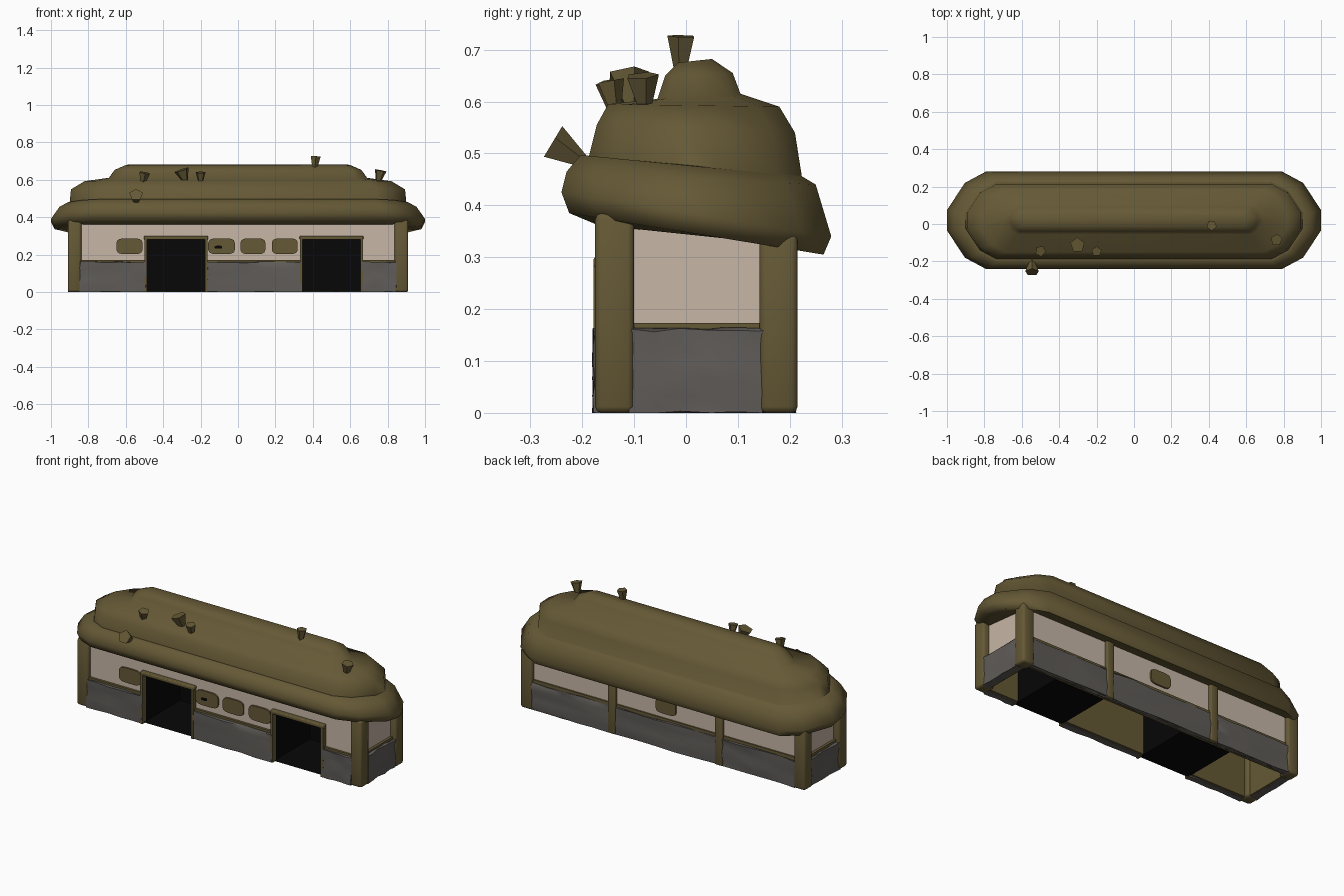
import bpy, bmesh, math, random
from mathutils import Vector

if "Cube" in bpy.data.objects:
    bpy.data.objects.remove(bpy.data.objects["Cube"])

random.seed(4)

def material(name, rgb):
    m = bpy.data.materials.new(name)
    m.diffuse_color = (*rgb, 1)
    m.use_nodes = True
    m.node_tree.nodes["Principled BSDF"].inputs["Base Color"].default_value = m.diffuse_color
    return m

THATCH = material("olive_thatch", (0.13, 0.099, 0.036))
PLASTER = material("cream_plaster", (0.57, 0.47, 0.38))
STONE = material("grey_stone", (0.115, 0.106, 0.098))
DARK = material("dark_opening", (0.002, 0.002, 0.002))

def finish(bm, name, mat, smooth=None, inward=False):
    bmesh.ops.recalc_face_normals(bm, faces=bm.faces)
    if inward:
        bmesh.ops.reverse_faces(bm, faces=bm.faces)
    me = bpy.data.meshes.new(name)
    bm.to_mesh(me)
    bm.free()
    me.materials.append(mat)
    ob = bpy.data.objects.new(name, me)
    bpy.context.collection.objects.link(ob)
    if smooth:
        bpy.ops.object.select_all(action='DESELECT')
        ob.select_set(True)
        bpy.context.view_layer.objects.active = ob
        bpy.ops.object.shade_smooth_by_angle(angle=math.radians(smooth))
    return ob

def box(name, mat, x, y, z, bevel=0, rough=0):
    """Box from (min, max) ranges; rough subdivides and jitters it."""
    bm = bmesh.new()
    bmesh.ops.create_cube(bm, size=1)
    for v in bm.verts:
        v.co = Vector([(r[0] + r[1]) / 2 + c * (r[1] - r[0]) for r, c in zip((x, y, z), v.co)])
    if bevel:
        bmesh.ops.bevel(bm, geom=bm.edges[:], offset=bevel, segments=2, affect='EDGES', profile=0.5)
    if rough:
        bmesh.ops.subdivide_edges(bm, edges=bm.edges[:], cuts=4, use_grid_fill=True)
        for v in bm.verts:
            v.co += Vector([random.uniform(-rough, rough) for _ in range(3)])
            v.co.z = max(v.co.z, 0)
    return finish(bm, name, mat, 50 if bevel or rough else None)

# Thatched roof: lofted rounded rings (half length, front y, front z, back y, back z)
RINGS = [(0.93, -0.17, 0.362, 0.21, 0.322), (0.98, -0.225, 0.385, 0.265, 0.305),
         (1.00, -0.24, 0.425, 0.28, 0.34), (0.955, -0.23, 0.465, 0.25, 0.44),
         (0.91, -0.203, 0.497, 0.225, 0.455), (0.9, -0.187, 0.495, 0.223, 0.457),
         (0.893, -0.172, 0.555, 0.21, 0.54),
         (0.82, -0.15, 0.595, 0.18, 0.59), (0.69, -0.055, 0.605, 0.105, 0.615),
         (0.66, -0.04, 0.65, 0.09, 0.655), (0.60, -0.015, 0.675, 0.05, 0.682)]
CORNER = [(0.8, 1), (0.37, 0.77), (0, 0.21)]   # inset in half widths, y fraction
bm = bmesh.new()
loops = []
for X, y0, z0, y1, z1 in RINGS:
    c, w = (y0 + y1) / 2, (y1 - y0) / 2
    q = [(X - i * w, f * w) for i, f in CORNER]
    plan = q + [(x, -y) for x, y in q[::-1]]
    plan += [(-x, -y) for x, y in plan]
    loops.append([bm.verts.new((x, c + y, z0 + (z1 - z0) * (y + w) / (2 * w))) for x, y in plan])
for a, b in zip(loops, loops[1:]):
    n = len(a)
    for i in range(n):
        bm.faces.new((a[i], a[(i + 1) % n], b[(i + 1) % n], b[i]))
bm.faces.new(loops[0])
bm.faces.new(loops[-1])
finish(bm, "thatched_roof", THATCH, 75)

# Flared thatch tufts on the roof: base, tip, tip radius
TUFTS = [((0.41, -0.01, 0.665), (0.415, -0.008, 0.726), 0.028),
         ((0.75, -0.08, 0.59), (0.762, -0.085, 0.65), 0.033),
         ((-0.28, -0.105, 0.59), (-0.302, -0.113, 0.653), 0.042),
         ((-0.20, -0.138, 0.59), (-0.20, -0.147, 0.64), 0.028),
         ((-0.51, -0.135, 0.58), (-0.50, -0.145, 0.638), 0.03),
         ((-0.545, -0.2, 0.485), (-0.545, -0.258, 0.52), 0.038)]
for i, (p, q, r) in enumerate(TUFTS):
    p, q = Vector(p), Vector(q)
    d = q - p
    bm = bmesh.new()
    bmesh.ops.create_cone(bm, cap_ends=True, segments=5, radius1=0.014, radius2=r, depth=d.length)
    rot = d.to_track_quat('Z', 'Y')
    for v in bm.verts:
        v.co = rot @ v.co + (p + q) / 2
    finish(bm, f"roof_tuft_{i}", THATCH)

# Hollow body: plaster outside, olive lining inside, open underneath
DOORS = ((-0.488, -0.175), (0.345, 0.655))
def wall(name, x, y, z, axis, inner):
    """Plaster slab with a thin lining on its inner side (inner = +1 or -1)."""
    box(name, PLASTER, x, y, z)
    lo, hi = (x, y)[axis]
    r = (hi, hi + 0.012) if inner > 0 else (lo - 0.012, lo)
    box(name + "_lining", THATCH, r if axis == 0 else x, r if axis == 1 else y, (0.004, z[1]) if z[0] < 0.1 else z)

for x0, x1 in ((-0.875, -0.49), (-0.17, 0.34), (0.66, 0.875)):
    wall("front_wall", (x0, x1), (-0.152, -0.14), (0.01, 0.375), 1, 1)
for x0, x1 in DOORS:
    wall("wall_over_door", (x0 - 0.01, x1 + 0.01), (-0.152, -0.14), (0.28, 0.375), 1, 1)
wall("back_wall", (-0.875, 0.875), (0.18, 0.192), (0.01, 0.375), 1, -1)
wall("left_end_wall", (-0.875, -0.863), (-0.152, 0.192), (0.01, 0.375), 0, 1)
wall("right_end_wall", (0.863, 0.875), (-0.152, 0.192), (0.01, 0.375), 0, -1)
box("ceiling", THATCH, (-0.87, 0.87), (-0.15, 0.19), (0.34, 0.36))

# Corner posts and back posts
for sx in (-1, 1):
    x = sorted((sx * 0.838, sx * 0.91))
    box("front_corner_post", THATCH, x, (-0.175, -0.1), (0, 0.385), 0.012)
    box("back_corner_post", THATCH, x, (0.142, 0.215), (0, 0.345), 0.012)
    xe = sorted((sx * 0.862, sx * 0.905))
    box("end_stone_base", STONE, xe, (-0.113, 0.15), (0, 0.16), 0, 0.005)
    box("end_rail", THATCH, sorted((sx * 0.862, sx * 0.89)), (-0.11, 0.15), (0.155, 0.173))
for x in (-0.355, 0.33):
    box("back_post", THATCH, (x - 0.024, x + 0.024), (0.18, 0.213), (0, 0.345), 0.006)

# Rough stone base with a rail on top
for x0, x1 in ((-0.845, -0.49), (-0.165, 0.34), (0.66, 0.845)):
    box("front_stone_base", STONE, (x0, x1), (-0.177, -0.14), (0, 0.16), 0, 0.004)
    box("front_rail", THATCH, (x0, x1), (-0.165, -0.14), (0.155, 0.172))
for x0, x1 in ((-0.845, -0.37), (-0.34, 0.315), (0.345, 0.845)):
    box("back_stone_base", STONE, (x0, x1), (0.183, 0.208), (0, 0.155), 0, 0.005)
    box("back_rail", THATCH, (x0, x1), (0.183, 0.2), (0.15, 0.172))

# Doorways: dark recess reaching into the body, with a frame
for x0, x1 in DOORS:
    for inward, e in ((True, 0), (False, 0.003)):      # inner and outer skin, open in front
        bm = bmesh.new()
        bmesh.ops.create_cube(bm, size=1)
        for v in bm.verts:
            v.co = ((x1 + e) if v.co.x > 0 else (x0 - e), (0.165 + e) if v.co.y > 0 else -0.16,
                    (0.282 + e) if v.co.z > 0 else 0.006 - e)
        bm.normal_update()
        front = [f for f in bm.faces if f.calc_center_median().y < -0.159]
        bmesh.ops.recalc_face_normals(bm, faces=bm.faces)
        bmesh.ops.delete(bm, geom=front, context='FACES_ONLY')
        finish(bm, "dark_doorway", DARK, None, inward)
    box("door_lintel", THATCH, (x0 - 0.015, x1 + 0.015), (-0.178, -0.145), (0.28, 0.3), 0.004)
    for x in (x0 - 0.006, x1 + 0.006):
        box("door_jamb", THATCH, (x - 0.007, x + 0.007), (-0.178, -0.145), (0, 0.285))

# Rounded window plates with a small dark slit
def plate(name, mat, x, y, z, hw, hh, depth):
    bm = bmesh.new()
    pts = []
    for i in range(16):
        a = math.tau * (i + 0.5) / 16
        c, s = math.cos(a), math.sin(a)
        pts.append(bm.verts.new((x + hw * math.copysign(abs(c) ** 0.5, c), y,
                                 z + hh * math.copysign(abs(s) ** 0.5, s))))
    f = bm.faces.new(pts)
    ext = bmesh.ops.extrude_face_region(bm, geom=[f])
    for v in ext["geom"]:
        if isinstance(v, bmesh.types.BMVert):
            v.co.y += depth
    finish(bm, name, mat)

for x, hw in ((-0.58, 0.07), (-0.088, 0.072), (0.08, 0.067), (0.25, 0.07)):
    plate("front_window", THATCH, x, -0.152, 0.245, hw, 0.043, -0.009)
plate("window_slit", DARK, -0.105, -0.161, 0.24, 0.02, 0.008, -0.001)
plate("back_window", THATCH, -0.01, 0.192, 0.24, 0.065, 0.042, 0.009)
